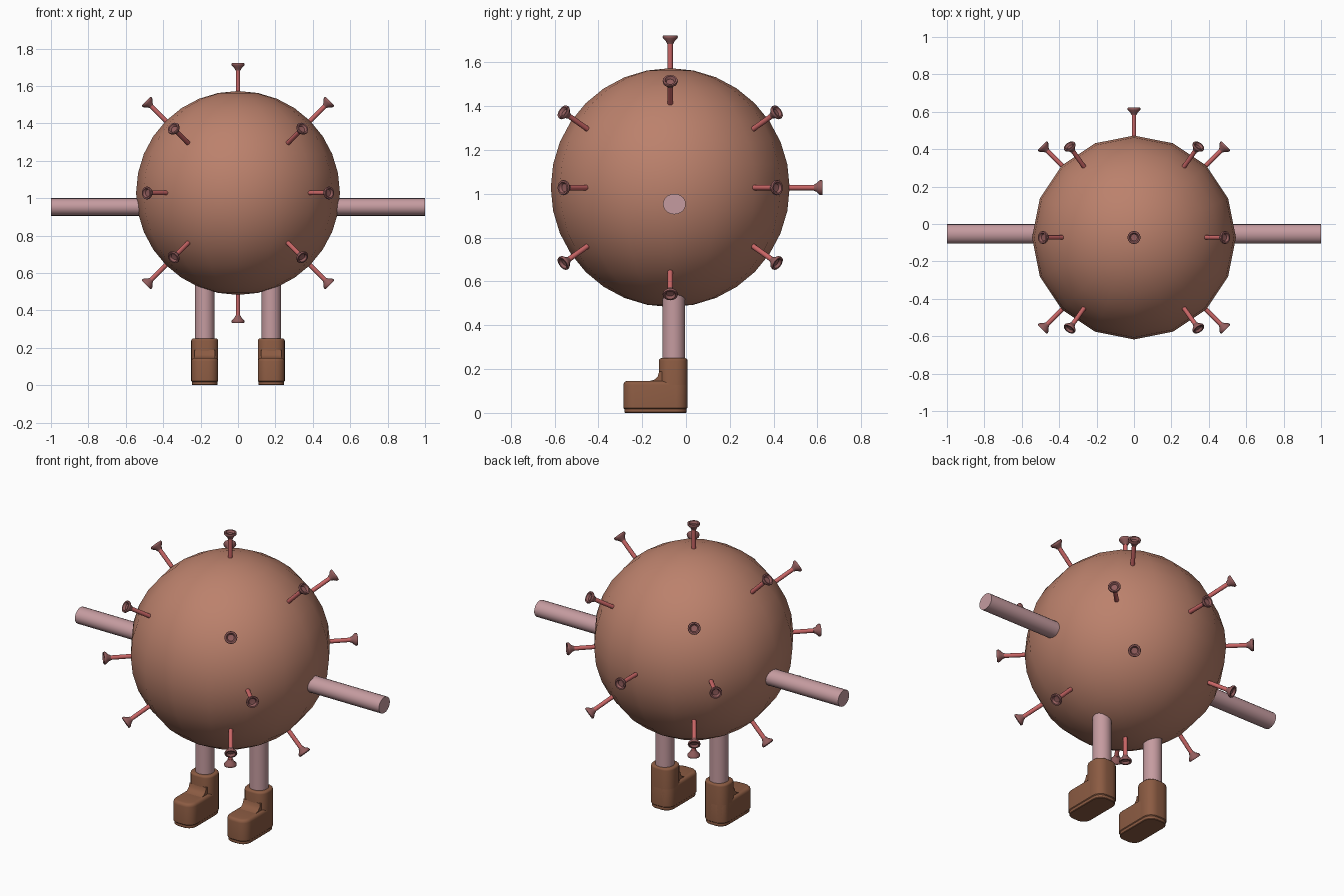
import bpy, bmesh, math
from mathutils import Vector, Matrix

if "Cube" in bpy.data.objects:
    bpy.data.objects.remove(bpy.data.objects["Cube"])

CENTRE = Vector((0, -0.072, 1.028))
RADIUS = 0.545


def material(name, rgb):
    m = bpy.data.materials.new(name)
    m.diffuse_color = (*rgb, 1)
    m.use_nodes = True
    m.node_tree.nodes["Principled BSDF"].inputs["Base Color"].default_value = m.diffuse_color
    return m


body_mat = material("clay_brown", (0.50, 0.22, 0.15))
limb_mat = material("dusty_pink", (0.56, 0.33, 0.35))
stem_mat = material("coral_red", (0.58, 0.13, 0.13))
cup_mat = material("dark_rose", (0.29, 0.11, 0.11))
boot_mat = material("boot_brown", (0.26, 0.105, 0.055))


def finish(name, bm, mats, angle=40):
    bmesh.ops.recalc_face_normals(bm, faces=bm.faces)
    me = bpy.data.meshes.new(name)
    bm.to_mesh(me)
    bm.free()
    ob = bpy.data.objects.new(name, me)
    bpy.context.collection.objects.link(ob)
    for m in mats:
        me.materials.append(m)
    bpy.ops.object.select_all(action='DESELECT')
    ob.select_set(True)
    bpy.context.view_layer.objects.active = ob
    bpy.ops.object.shade_smooth_by_angle(angle=math.radians(angle))
    return ob


def lathe(bm, profile, matrix, index=0, sides=16):
    """Revolve (radius, height) points around local z."""
    rings = []
    for r, h in profile:
        if r == 0:
            rings.append([bm.verts.new(matrix @ Vector((0, 0, h)))] * sides)
        else:
            rings.append([bm.verts.new(matrix @ Vector((
                r * math.cos(2 * math.pi * i / sides),
                r * math.sin(2 * math.pi * i / sides), h))) for i in range(sides)])
    for a, b in zip(rings, rings[1:]):
        for i in range(sides):
            j = (i + 1) % sides
            loop = list(dict.fromkeys((a[i], a[j], b[j], b[i])))
            bm.faces.new(loop).material_index = index


# Round body
bm = bmesh.new()
bmesh.ops.create_uvsphere(bm, u_segments=16, v_segments=16, radius=RADIUS,
                          matrix=Matrix.Translation(CENTRE))
finish("body", bm, [body_mat], 60)

# Spikes: thin stem with a flared, hollow cup at the tip
dirs = [(0, 0, 1), (0, 0, -1), (0, 1, 0)]
s = math.sqrt(0.5)
for a in (-1, 1):
    for b in (-1, 1):
        dirs += [(a * s, b * s, 0), (a * s, 0, b * s)]
        dirs += [(a * 0.5, b * s, c * 0.5) for c in (-1, 1)]
stem = [(0, 0.53), (0.012, 0.53), (0.012, 0.665), (0, 0.665)]
cup = [(0, 0.655), (0.014, 0.655), (0.019, 0.667), (0.033, 0.681), (0.035, 0.688),
       (0.033, 0.694), (0.025, 0.694), (0.018, 0.682), (0, 0.680)]
for n, d in enumerate(dirs):
    m = Matrix.Translation(CENTRE) @ Vector(d).to_track_quat('Z', 'Y').to_matrix().to_4x4()
    bm = bmesh.new()
    lathe(bm, stem, m, 0)
    lathe(bm, cup, m, 1)
    finish(f"spike_{n + 1}", bm, [stem_mat, cup_mat])


def rounded_prism(bm, x, y0, y1, z0, z1, half, corner, edge):
    """Box with rounded plan corners and a softened top and bottom."""
    rings = []
    steps = 5
    levels = [(z0, edge * 0.6), (z0 + edge * 0.6, 0)]
    levels += [(z1 - edge + edge * math.sin(t), edge - edge * math.cos(t))
               for t in (0, math.pi / 6, math.pi / 3, math.pi / 2)]
    for z, inset in levels:
        r = corner - inset
        ring = []
        for k, (sx, sy) in enumerate([(1, 1), (-1, 1), (-1, -1), (1, -1)]):
            cx = x + sx * (half - corner)
            cy = y1 - corner if sy > 0 else y0 + corner
            for i in range(steps + 1):
                t = math.pi / 2 * (k + i / steps)
                ring.append(bm.verts.new((cx + r * math.cos(t), cy + r * math.sin(t), z)))
        rings.append(ring)
    n = len(rings[0])
    for a, b in zip(rings, rings[1:]):
        for i in range(n):
            bm.faces.new((a[i], a[(i + 1) % n], b[(i + 1) % n], b[i]))
    bm.faces.new(rings[0])
    bm.faces.new(rings[-1])


for side, label in ((1, "left"), (-1, "right")):
    # Straight arms, slightly oval
    bm = bmesh.new()
    lathe(bm, [(0, 0.48), (0.05, 0.48), (0.05, 1.0), (0, 1.0)],
          Matrix.Translation((0, -0.053, 0.953))
          @ Matrix.Diagonal((1, 1.04, 0.94, 1))
          @ Matrix.Rotation(side * math.pi / 2, 4, 'Y'), sides=20)
    finish(f"{label}_arm", bm, [limb_mat])

    # Legs
    x = side * 0.178
    bm = bmesh.new()
    lathe(bm, [(0, 0.2), (0.052, 0.2), (0.052, 0.57), (0, 0.57)],
          Matrix.Translation((x, -0.056, 0)), sides=20)
    finish(f"{label}_leg", bm, [limb_mat])

    # Boots: sole, foot, ankle shaft and a curved instep
    bm = bmesh.new()
    rounded_prism(bm, x, -0.281, 0.003, 0, 0.03, 0.068, 0.05, 0.005)
    rounded_prism(bm, x, -0.286, 0.007, 0.012, 0.146, 0.072, 0.052, 0.018)
    rounded_prism(bm, x, -0.124, 0.007, 0.02, 0.25, 0.072, 0.052, 0.012)
    curve = [(-0.165 + 0.042 * math.sin(t), 0.188 - 0.042 * math.cos(t))
             for t in (0, math.pi / 6, math.pi / 3, math.pi / 2)]
    pts = curve + [(-0.08, 0.188), (-0.08, 0.13), (-0.165, 0.13)]
    ends = [[bm.verts.new((x + e * 0.055, y, z)) for y, z in pts] for e in (-1, 1)]
    for i in range(len(pts)):
        j = (i + 1) % len(pts)
        bm.faces.new((ends[0][i], ends[0][j], ends[1][j], ends[1][i]))
    for e in ends:
        bm.faces.new(e)
    finish(f"{label}_boot", bm, [boot_mat])
